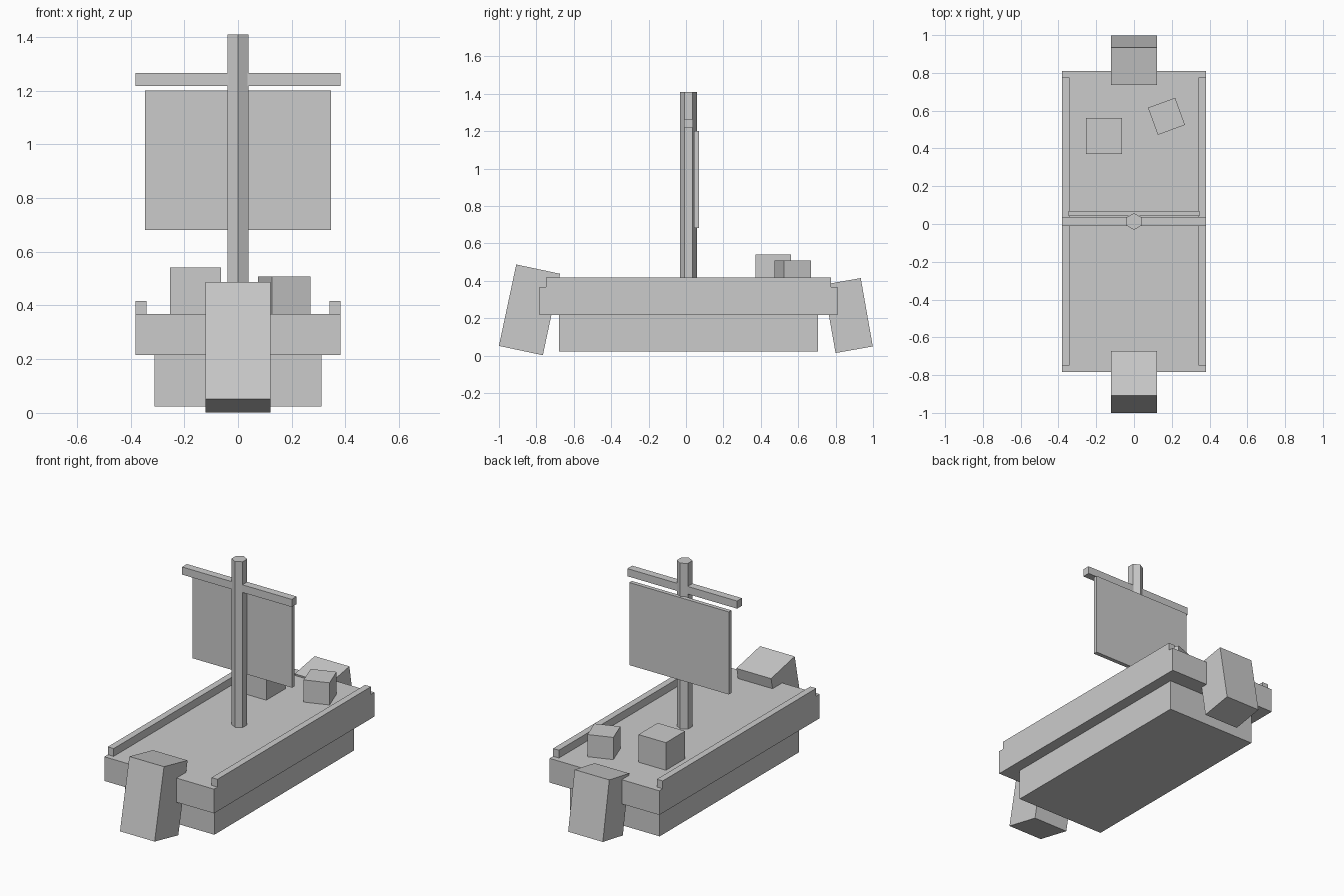
import bpy
from math import radians

if "Cube" in bpy.data.objects:
    bpy.data.objects.remove(bpy.data.objects["Cube"])

CY = 0.0135  # the hull's own middle along y


def box(name, center, size, rot=(0, 0, 0)):
    bpy.ops.mesh.primitive_cube_add(size=1, location=center,
                                    rotation=[radians(a) for a in rot])
    ob = bpy.context.object
    ob.name = name
    ob.scale = size
    bpy.ops.object.transform_apply(location=False, rotation=False, scale=True)
    return ob


def span(z0, z1):
    return (z0 + z1) / 2, z1 - z0


# Hull: narrow keel block under a wider deck block
z, h = span(0.023, 0.22)
box("lower_hull", (0, CY, z), (0.622, 1.385, h))
z, h = span(0.216, 0.368)
box("deck", (0, CY, z), (0.763, 1.593, h))

# Side rails along the deck edges
z, h = span(0.368, 0.417)
for side, label in ((-1, "left"), (1, "right")):
    box(label + "_rail", (side * 0.361, CY, z), (0.041, 1.525, h))

# Tilted bow and stern blocks
box("bow", (0, -0.8365, 0.2445), (0.241, 0.24, 0.445), (-12, 0, 0))
box("stern", (0, 0.867, 0.214), (0.241, 0.202, 0.371), (10, 0, 0))

# Hexagonal mast with corners pointing fore and aft
z, h = span(0.368, 1.41)
bpy.ops.mesh.primitive_cylinder_add(vertices=6, radius=0.0445, depth=h,
                                    location=(0, CY, z))
bpy.context.object.name = "mast"

# Yard and sail
box("yard", (0, CY, 1.242), (0.763, 0.048, 0.048))
z, h = span(0.681, 1.20)
box("sail", (0, 0.056, z), (0.692, 0.026, h))

# Cargo crates on the aft deck
box("large_crate", (-0.158, 0.466, 0.446), (0.191, 0.191, 0.191))
box("small_crate", (0.172, 0.57, 0.431), (0.153, 0.153, 0.153), (0, 0, 20))
